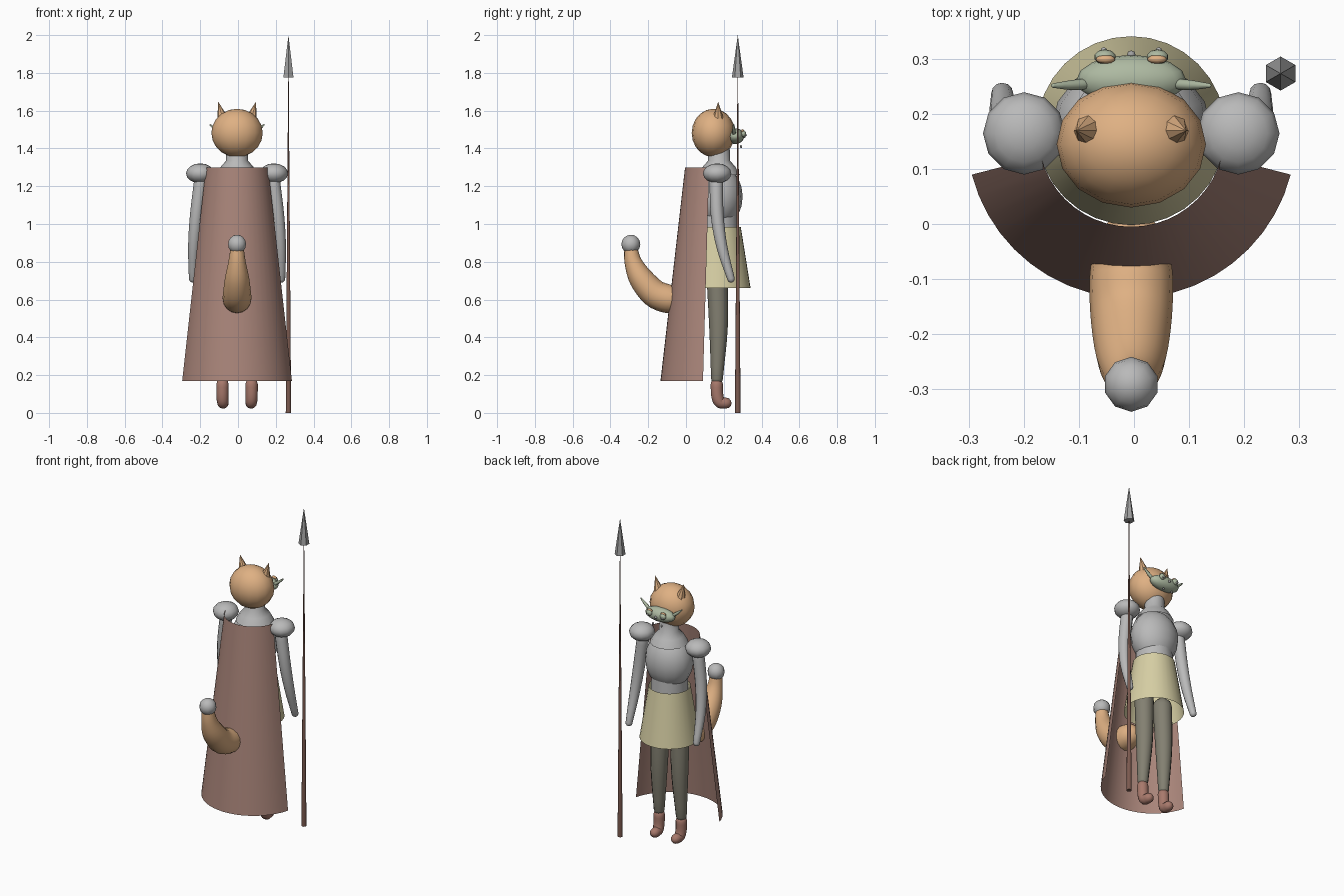
import bpy, bmesh, math
from mathutils import Vector, Matrix

cube = bpy.data.objects.get("Cube")
if cube:
    bpy.data.objects.remove(cube)

CX = -0.005   # mirror plane of the figure


def material(name, r, g, b):
    def lin(c):
        return (c / 255) ** 2.2
    m = bpy.data.materials.new(name)
    m.use_nodes = True
    col = (lin(r), lin(g), lin(b), 1)
    m.diffuse_color = col
    m.node_tree.nodes["Principled BSDF"].inputs["Base Color"].default_value = col
    return m


FUR = material("orange_fur", 222, 175, 130)
GREY = material("pale_grey", 184, 184, 184)
CLOAK = material("dusty_red", 168, 132, 121)
CLOTH = material("straw_cloth", 214, 206, 163)
TROUSER = material("grey_olive", 130, 127, 113)
LEATHER = material("boot_leather", 166, 120, 107)
WOOD = material("dark_wood", 122, 90, 80)
STEEL = material("steel", 160, 160, 160)
SAGE = material("sage_green", 172, 184, 160)


def finish(bm, name, mat, smooth=True, angle=50):
    bmesh.ops.recalc_face_normals(bm, faces=bm.faces)
    me = bpy.data.meshes.new(name)
    bm.to_mesh(me)
    bm.free()
    me.materials.append(mat)
    ob = bpy.data.objects.new(name, me)
    bpy.context.collection.objects.link(ob)
    if smooth:
        bpy.ops.object.select_all(action='DESELECT')
        bpy.context.view_layer.objects.active = ob
        ob.select_set(True)
        bpy.ops.object.shade_smooth_by_angle(angle=math.radians(angle))
    return ob


def ellipsoid(name, mat, centre, radii, seg=16, rings=10):
    bm = bmesh.new()
    bmesh.ops.create_uvsphere(bm, u_segments=seg, v_segments=rings, radius=1,
                              matrix=Matrix.Translation(centre) @ Matrix.Diagonal((*radii, 1)))
    return finish(bm, name, mat)


def cone(name, mat, base, tip, r1, r2, seg, smooth=False):
    base, tip = Vector(base), Vector(tip)
    d = tip - base
    m = Matrix.Translation((base + tip) / 2) @ d.to_track_quat('Z', 'Y').to_matrix().to_4x4()
    bm = bmesh.new()
    bmesh.ops.create_cone(bm, cap_ends=True, segments=seg, radius1=r1, radius2=r2,
                          depth=d.length, matrix=m)
    return finish(bm, name, mat, smooth)


def surface(name, mat, centre, profile, start=0, end=360, seg=32):
    """Open sheet swept round a vertical axis from (radius, height) pairs."""
    bm = bmesh.new()
    rows = []
    for r, z in profile:
        angles = [math.radians(start + (end - start) * i / seg) for i in range(seg + 1)]
        rows.append([bm.verts.new((centre[0] + r * math.cos(a), centre[1] + r * math.sin(a), z))
                     for a in angles])
    for lo, hi in zip(rows, rows[1:]):
        for i in range(seg):
            bm.faces.new((lo[i], lo[i + 1], hi[i + 1], hi[i]))
    bmesh.ops.remove_doubles(bm, verts=bm.verts, dist=1e-5)
    return finish(bm, name, mat)


def limb(name, mat, points, seg=12, steps=4):
    """Smooth tube through (x, y, z, radius) points, with rounded ends."""
    p = [Vector(q) for q in points]
    p = [p[0] * 2 - p[1]] + p + [p[-1] * 2 - p[-2]]
    path = []
    for a, b, c, d in zip(p, p[1:], p[2:], p[3:]):
        for k in range(steps):
            t = k / steps
            path.append(0.5 * (2 * b + (c - a) * t + (2 * a - 5 * b + 4 * c - d) * t * t
                               + (3 * b - a - 3 * c + d) * t ** 3))
    path.append(p[-2])
    # extra shrinking rings close both ends as domes
    first, last = path[0], path[-1]
    t0 = (first - path[1]).to_3d().normalized()
    t1 = (last - path[-2]).to_3d().normalized()

    def dome(q, t):
        out = []
        for a in (0.55, 1.05, 1.45):
            out.append(Vector((*(q.to_3d() + t * q.w * math.sin(a)), q.w * math.cos(a))))
        return out
    path = dome(first, t0)[::-1] + path + dome(last, t1)
    bm = bmesh.new()
    rings = []
    for i, q in enumerate(path):
        tan = (path[min(i + 1, len(path) - 1)] - path[max(i - 1, 0)]).to_3d().normalized()
        u = tan.cross(Vector((1, 0, 0))).normalized()
        v = tan.cross(u)
        rings.append([bm.verts.new(q.to_3d() + q.w * (u * math.cos(a) + v * math.sin(a)))
                      for a in (math.tau * k / seg for k in range(seg))])
    for lo, hi in zip(rings, rings[1:]):
        for k in range(seg):
            bm.faces.new((lo[k], lo[(k + 1) % seg], hi[(k + 1) % seg], hi[k]))
    bm.faces.new(rings[0])
    bm.faces.new(rings[-1])
    return finish(bm, name, mat, angle=75)


# Head, neck and torso
ellipsoid("head", FUR, (CX, 0.145, 1.482), (0.136, 0.115, 0.128))
surface("neck", GREY, (CX, 0.175), [(0.11, 1.26), (0.085, 1.305), (0.058, 1.335), (0.056, 1.42)], seg=16)
ellipsoid("chest", GREY, (CX, 0.175, 1.145), (0.145, 0.125, 0.165))
surface("waist", GREY, (CX, 0.17), [(0.11, 0.92), (0.105, 1.06)], seg=16)

# Skirt and cape
surface("skirt", CLOTH, (CX, 0.17), [(0.172, 0.66), (0.12, 0.985)])
surface("cape", CLOAK, (CX, 0.165), [(0.3, 0.17), (0.17, 1.3)], 194.5, 345.5, 20)

# Tail with pale ball tip
limb("tail", FUR, [(CX, -0.05, 0.605, 0.07), (CX, -0.1, 0.605, 0.076), (CX, -0.17, 0.635, 0.074),
                   (CX, -0.24, 0.715, 0.064), (CX, -0.28, 0.8, 0.046), (CX, -0.293, 0.88, 0.034)], 16)
ellipsoid("tail_tip", GREY, (CX, -0.292, 0.893), (0.05, 0.05, 0.05), 10, 8)

# Paired parts
for side, s in (("left", 1), ("right", -1)):
    def at(x, *rest):
        return (CX + s * x, *rest)
    cone(side + "_ear", FUR, at(0.075, 0.17, 1.555), at(0.1, 0.17, 1.647), 0.031, 0, 8)
    ellipsoid(side + "_pauldron", GREY, at(0.195, 0.165, 1.268), (0.075, 0.075, 0.053), 12, 8)
    limb(side + "_arm", GREY, [at(0.19, 0.16, 1.24, 0.036), at(0.215, 0.165, 1.05, 0.034),
                               at(0.23, 0.19, 0.88, 0.029), at(0.235, 0.238, 0.71, 0.02)])
    limb(side + "_leg", TROUSER, [at(0.068, 0.165, 0.72, 0.056), at(0.072, 0.172, 0.45, 0.049),
                                  at(0.077, 0.164, 0.18, 0.031)])
    limb(side + "_boot", LEATHER, [at(0.077, 0.163, 0.15, 0.033), at(0.077, 0.166, 0.09, 0.032),
                                   at(0.075, 0.18, 0.056, 0.031), at(0.073, 0.212, 0.052, 0.029)])
    # Mask details: bulging eyes, lids, horns and hanging beads
    ellipsoid(side + "_mask_eye", SAGE, at(0.048, 0.304, 1.478), (0.02, 0.014, 0.018), 10, 8)
    ellipsoid(side + "_mask_lid", FUR, at(0.047, 0.3, 1.492), (0.018, 0.008, 0.01), 10, 6)
    ellipsoid(side + "_mask_bead", GREY, at(0.05, 0.316, 1.47), (0.006, 0.006, 0.006), 8, 6)
    limb(side + "_mask_horn", SAGE, [at(0.08, 0.255, 1.475, 0.01), at(0.11, 0.253, 1.497, 0.009),
                                     at(0.142, 0.252, 1.525, 0.004)], 8, 2)
    ellipsoid(side + "_whisker_bead", STEEL, at(0.03, 0.292, 1.41), (0.006, 0.006, 0.008), 8, 6)

# Mask
ellipsoid("mask", SAGE, (CX, 0.262, 1.465), (0.1, 0.046, 0.042))
ellipsoid("mask_nose", STEEL, (CX, 0.308, 1.462), (0.008, 0.008, 0.008), 8, 6)

# Spear
cone("spear_shaft", WOOD, (0.267, 0.274, 0), (0.267, 0.274, 1.79), 0.015, 0.0015, 10, True)
tip = cone("spear_head", STEEL, (0, 0, 1.775), (0, 0, 2), 0.031, 0, 6)
tip.location = (0.267, 0.274, 0)
